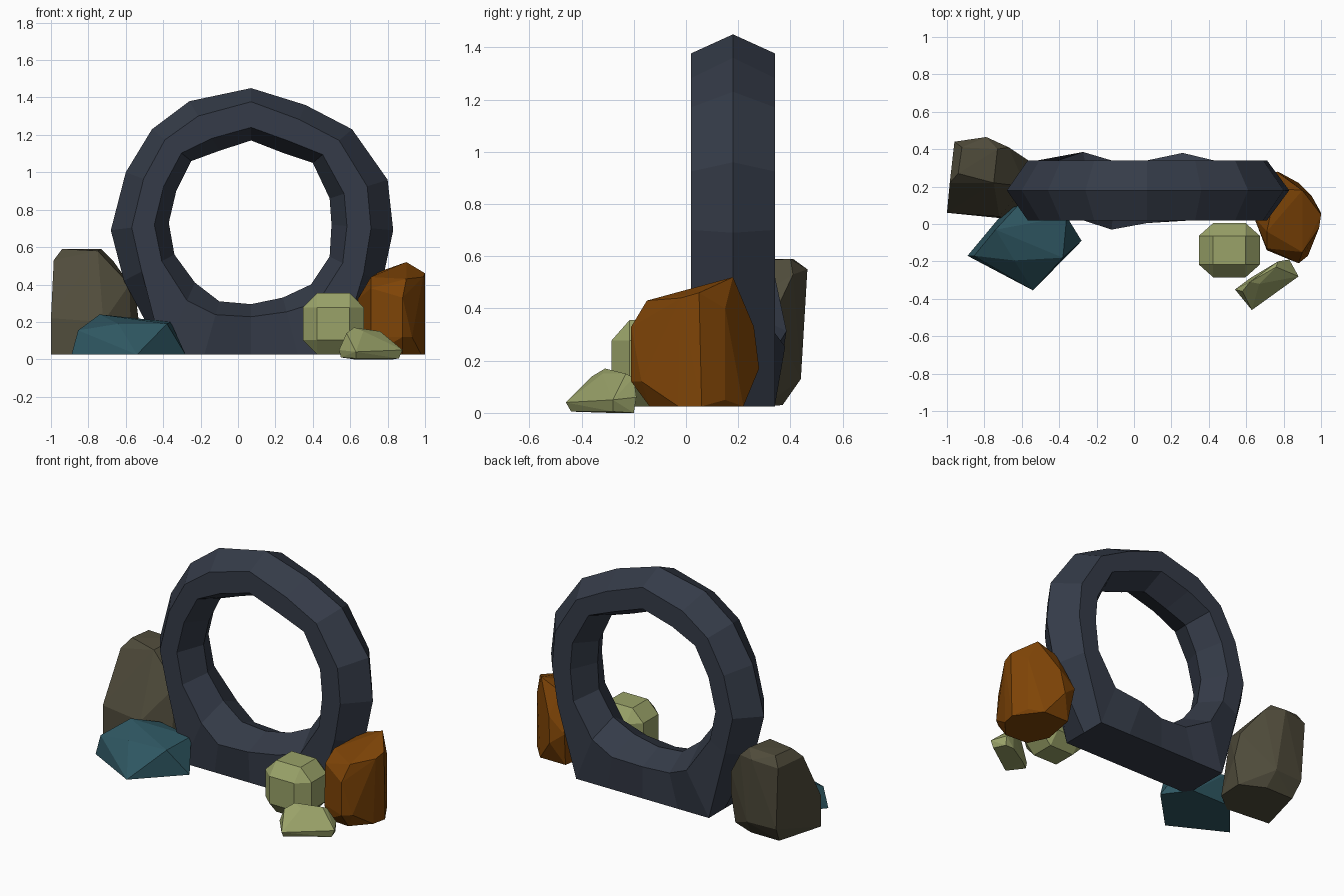
import bpy, bmesh, math
from itertools import product


def material(name, rgb):
    m = bpy.data.materials.new(name)
    m.diffuse_color = (*rgb, 1)
    return m


SLATE = material("slate", (0.035, 0.044, 0.065))
OLIVE = material("olive_brown", (0.080, 0.072, 0.044))
TEAL = material("teal", (0.028, 0.095, 0.122))
MOSS = material("moss_green", (0.32, 0.36, 0.14))
RUST = material("rust_orange", (0.21, 0.058, 0.002))


def finish(bm, name, mat):
    bmesh.ops.recalc_face_normals(bm, faces=bm.faces)
    me = bpy.data.meshes.new(name)
    bm.to_mesh(me)
    bm.free()
    me.materials.append(mat)
    ob = bpy.data.objects.new(name, me)
    bpy.context.collection.objects.link(ob)
    return ob


def rock(name, mat, points):
    """Faceted boulder: convex hull of a few corner points."""
    bm = bmesh.new()
    for p in points:
        bm.verts.new(p)
    bmesh.ops.convex_hull(bm, input=bm.verts)
    loose = [v for v in bm.verts if not v.link_faces]
    bmesh.ops.delete(bm, geom=loose, context='VERTS')
    bmesh.ops.dissolve_limit(bm, angle_limit=math.radians(4),
                             verts=bm.verts, edges=bm.edges)
    finish(bm, name, mat)


# Stone ring: outer and inner ridge outlines (x, z), hexagonal cross-section
FLOOR = 0.025
outer = [(0.07, 1.45), (0.36, 1.36), (0.61, 1.23), (0.80, 0.96),
         (0.83, 0.69), (0.77, 0.41), (0.54, FLOOR), (0.32, FLOOR),
         (0.07, FLOOR), (-0.18, FLOOR), (-0.40, FLOOR), (-0.61, 0.42),
         (-0.68, 0.69), (-0.60, 1.00), (-0.46, 1.23), (-0.26, 1.38)]
inner = [(0.07, 1.17), (0.25, 1.10), (0.40, 1.05), (0.49, 0.86),
         (0.50, 0.72), (0.49, 0.55), (0.39, 0.40), (0.24, 0.33),
         (0.07, 0.295), (-0.10, 0.31), (-0.23, 0.41), (-0.34, 0.56),
         (-0.37, 0.73), (-0.33, 0.90), (-0.25, 1.06), (-0.10, 1.115)]
Y, HALF = 0.18, 0.16
front_bulge = {9: 0.05, 8: 0.015}       # slight unevenness of the hewn foot
back_bulge = {10: 0.045, 7: 0.04}
bm = bmesh.new()
loops = []
for i, ((ox, oz), (ix, iz)) in enumerate(zip(outer, inner)):
    def at(t):
        return ox + (ix - ox) * t, oz + (iz - oz) * t
    side = abs(math.sin(math.tau * i / 16))
    ex, ez = (ox, oz) if oz == FLOOR else at(0.26 + 0.10 * side)
    nx, nz = at(0.75)
    loops.append([bm.verts.new(c) for c in (
        (ox, Y, oz), (ex, Y - HALF, ez),
        (nx, Y - HALF - front_bulge.get(i, 0), nz), (ix, Y, iz),
        (nx, Y + HALF + back_bulge.get(i, 0), nz), (ex, Y + HALF, ez))])
for i, a in enumerate(loops):
    b = loops[(i + 1) % len(loops)]
    for j in range(6):
        k = (j + 1) % 6
        bm.faces.new((a[j], a[k], b[k], b[j]))
finish(bm, "stone_ring", SLATE)

# Tall brown boulder behind the left side
rock("tall_boulder", OLIVE, [
    (-1, .06, .025), (-.70, .03, .025), (-.57, .13, .025), (-.56, .30, .025),
    (-.72, .37, .03), (-.92, .37, .03), (-.94, .43, .13), (-.74, .44, .13),
    (-.53, .30, .20), (-.55, .33, .36), (-1, .06, .22), (-.72, .04, .20),
    (-.985, .22, .53), (-.96, .44, .53), (-.79, .465, .55), (-.67, .41, .53),
    (-.94, .27, .59), (-.92, .41, .59), (-.73, .40, .59), (-.75, .22, .58),
    (-.58, .20, .40)])

# Low teal boulder at front left
rock("low_boulder", TEAL, [
    (-.89, -.17, .025), (-.69, .07, .025), (-.40, .07, .025),
    (-.28, -.09, .025), (-.54, -.355, .025), (-.855, -.17, .155),
    (-.74, -.03, .24), (-.62, .10, .20), (-.36, .04, .20),
    (-.38, -.18, .19), (-.64, -.195, .19)])

# Tall orange boulder on the right
rock("right_boulder", RUST, [
    (1, .06, .025), (.98, -.03, .025), (.88, -.14, .025), (.72, -.13, .025),
    (.66, 0, .025), (.70, .22, .025), (.88, .22, .025), (.88, -.21, .12),
    (.88, -.21, .33), (.71, -.14, .12), (.71, -.13, .38), (.90, -.15, .43),
    (.71, -.04, .44), (.93, -.17, .12), (1, .05, .46), (.99, -.02, .44),
    (.90, .18, .52), (.76, .19, .47), (.79, .26, .33), (.77, .28, .17),
    (.95, .15, .40), (.95, .15, .05), (.64, .04, .32), (.68, .26, .24)])

# Rounded green stone: a cube chamfered on every edge and corner
k = 0.53
rock("round_stone", MOSS, [
    (.51 + .163 * x * (1 if a == 0 else k),
     -.14 + .145 * y * (1 if a == 1 else k),
     .19 + .165 * z * (1 if a == 2 else k))
    for a in range(3) for x, y, z in product((-1, 1), repeat=3)])

# Small green stone in front
rock("small_stone", MOSS, [
    (.55, -.35, .01), (.63, -.44, .005), (.86, -.28, .005), (.83, -.20, .0),
    (.77, -.20, .0), (.62, -.29, .0), (.63, -.46, .04), (.54, -.35, .05),
    (.88, -.28, .05), (.83, -.19, .06), (.58, -.36, .14), (.62, -.31, .17),
    (.67, -.32, .15), (.77, -.20, .135), (.76, -.23, .15)])
